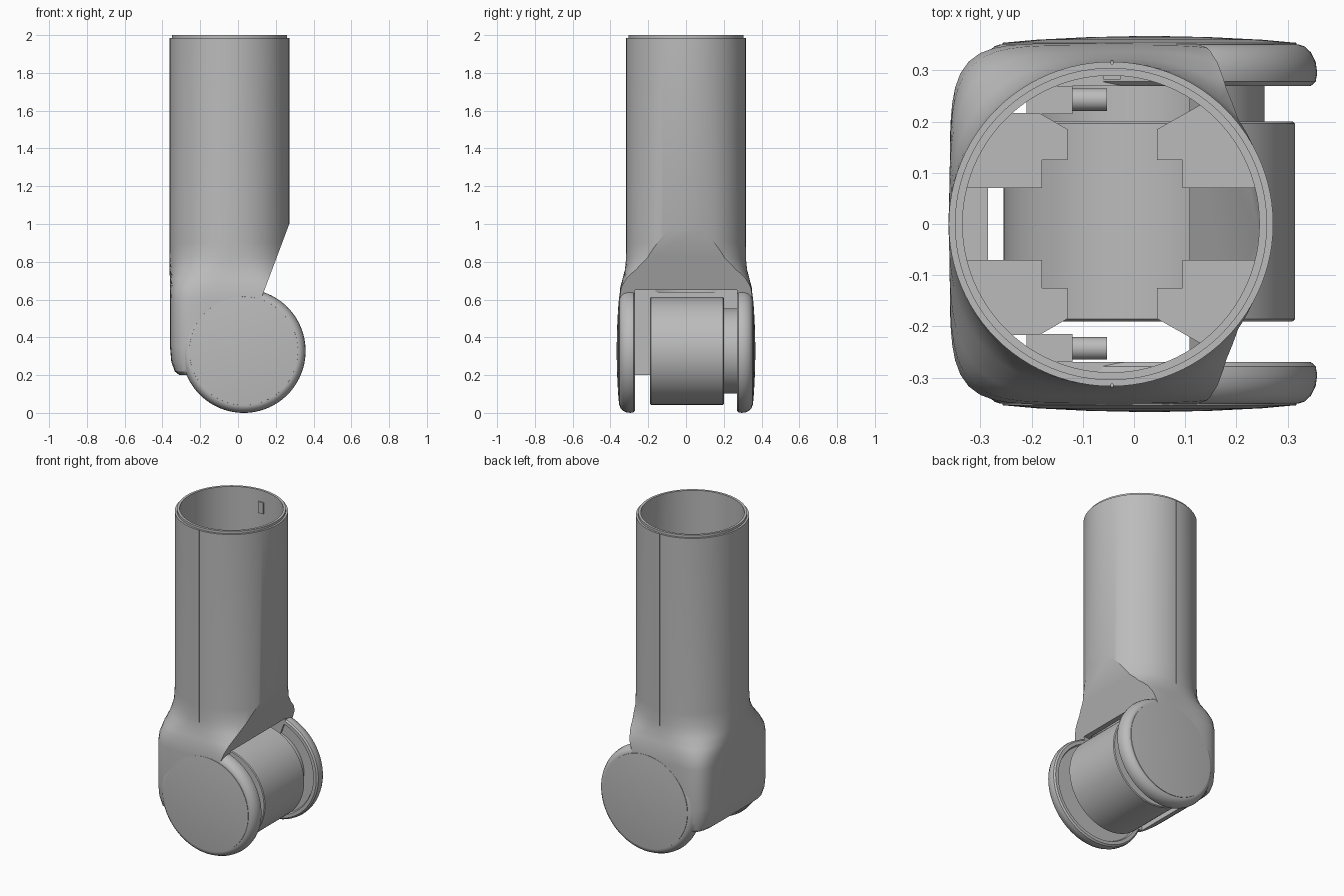
import bpy, bmesh, math
from mathutils import Vector

if "Cube" in bpy.data.objects:
    bpy.data.objects.remove(bpy.data.objects["Cube"])

GREY = (0.5, 0.5, 0.5, 1)
mat = bpy.data.materials.new("plain_grey")
mat.use_nodes = True
mat.diffuse_color = GREY
mat.node_tree.nodes["Principled BSDF"].inputs["Base Color"].default_value = GREY

TUBE_X = -0.045            # tube axis
HUB_X, HUB_Z = 0.03, 0.328  # joint axis
SEGS = 96


def finish(name, bm, angle=30):
    bmesh.ops.recalc_face_normals(bm, faces=bm.faces)
    mesh = bpy.data.meshes.new(name)
    bm.to_mesh(mesh)
    bm.free()
    mesh.materials.append(mat)
    obj = bpy.data.objects.new(name, mesh)
    bpy.context.scene.collection.objects.link(obj)
    smooth(obj, angle)
    return obj


def smooth(obj, angle=30):
    bpy.ops.object.select_all(action='DESELECT')
    obj.select_set(True)
    bpy.context.view_layer.objects.active = obj
    bpy.ops.object.shade_smooth_by_angle(angle=math.radians(angle))


def skin(rings):
    """Closed solid through a stack of rings."""
    bm = bmesh.new()
    loops = [[bm.verts.new(p) for p in ring] for ring in rings]
    for low, high in zip(loops, loops[1:]):
        for i in range(len(low)):
            j = (i + 1) % len(low)
            bm.faces.new((low[i], low[j], high[j], high[i]))
    bm.faces.new(loops[0][::-1])
    bm.faces.new(loops[-1])
    return bm


def section(z, a, b, n):
    """Horizontal superellipse around the tube axis."""
    pts = []
    for i in range(SEGS):
        t = 2 * math.pi * i / SEGS
        c, s = math.cos(t), math.sin(t)
        r = (abs(c / a) ** n + abs(s / b) ** n) ** (-1 / n)
        pts.append((TUBE_X + r * c, r * s, z))
    return pts


def lathe(name, profile, side=1, x=HUB_X, z=HUB_Z, segs=SEGS):
    """Revolve (radius, y) points around a line along y."""
    turn = [2 * math.pi * i / segs for i in range(segs)]
    return finish(name, skin([[(x + r * math.cos(t), side * y, z + r * math.sin(t))
                               for t in turn] for r, y in profile]))


def prism(name, outline, z0, z1):
    return finish(name, skin([[(x, y, z) for x, y in outline] for z in (z0, z1)]))


def box(name, x0, x1, y0, y1, z0, z1):
    return prism(name, [(x0, y0), (x1, y0), (x1, y1), (x0, y1)], z0, z1)


def slice_front(bm, inset):
    """Cut the sloped flat above the joint and cap it."""
    no = Vector((1, 0, -0.375)).normalized()
    cut = bmesh.ops.bisect_plane(bm, geom=bm.verts[:] + bm.edges[:] + bm.faces[:],
                                 plane_co=Vector((0.14, 0, 0.65)) - no * inset,
                                 plane_no=no, clear_outer=True)
    edges = [e for e in cut["geom_cut"] if isinstance(e, bmesh.types.BMEdge)]
    bmesh.ops.holes_fill(bm, edges=edges, sides=0)


# Outer shell: rounded box at the joint blending up into a round tube
bm = skin([section(*s) for s in (
    (0.2, 0.265, 0.335, 6), (0.22, 0.29, 0.345, 6), (0.27, 0.308, 0.35, 6),
    (0.35, 0.315, 0.353, 6), (0.6, 0.315, 0.353, 6), (0.66, 0.315, 0.349, 5.2),
    (0.71, 0.316, 0.336, 3.8), (0.76, 0.317, 0.323, 2.6), (0.82, 0.317, 0.317, 2.1),
    (0.9, 0.317, 0.317, 2), (1.985, 0.317, 0.317, 2), (1.985, 0.305, 0.305, 2),
    (2.0, 0.305, 0.305, 2))])
slice_front(bm, 0)
shell = finish("leg_shell", bm)

# Hollow it out: bore, fork slot and the two seam grooves
bm = skin([section(z, 0.29, 0.29, 2) for z in (0.64, 2.1)])
slice_front(bm, 0.03)
cutters = [finish("bore_cutter", bm),
           box("slot_cutter", -0.285, 0.6, -0.27, 0.27, -0.1, 0.65)]
for side in (-1, 1):
    y0, y1 = sorted((side * 0.313, side * 0.34))
    cutters.append(box("seam_cutter", -0.045, -0.041, y0, y1, 0.8, 2.1))
for cutter in cutters:
    cutter.hide_render = True
    mod = shell.modifiers.new("cut", 'BOOLEAN')
    mod.operation = 'DIFFERENCE'
    mod.solver = 'EXACT'
    mod.object = cutter
    bpy.context.view_layer.objects.active = shell
    bpy.ops.object.modifier_apply(modifier=mod.name)
    bpy.data.objects.remove(cutter)
smooth(shell)

# Joint cheeks with their round covers
for side, label in ((-1, "front"), (1, "back")):
    lathe(label + "_cheek", [(0.29, 0.282), (0.296, 0.27), (0.316, 0.27), (0.325, 0.278),
                             (0.328, 0.295), (0.325, 0.316), (0.316, 0.335),
                             (0.303, 0.347), (0.291, 0.351)], side)
    lathe(label + "_cover", [(0.288, 0.34), (0.287, 0.354), (0.22, 0.36),
                             (0.12, 0.365), (0.03, 0.367)], side)

# Motor between the cheeks
lathe("motor_body", [(0.28, -0.19), (0.285, -0.186), (0.285, 0.196), (0.28, 0.2)])
lathe("motor_flange", [(0.225, 0.19), (0.225, 0.284)])

# Mounting shelves and locating pins inside the tube
left_shelf = [(-0.345, 0.07), (-0.18, 0.07), (-0.18, 0.125), (-0.13, 0.125),
              (-0.13, 0.185), (-0.185, 0.217), (-0.255, 0.217)]
right_shelf = [(0.255, 0.07), (0.095, 0.07), (0.095, 0.125), (0.045, 0.125),
               (0.045, 0.185), (0.13, 0.233), (0.15, 0.233)]
for side, label in ((-1, "front"), (1, "back")):
    for name, shape in (("left_shelf", right_shelf), ("right_shelf", left_shelf)):
        prism(label + "_" + name, [(x, side * y) for x, y in shape], 1.0, 1.05)
    y0, y1 = sorted((side * 0.215, side * 0.27))
    box(label + "_pin_block", -0.21, -0.12, y0, y1, 0.85, 0.98)
    ring = [2 * math.pi * i / 24 for i in range(24)]
    finish(label + "_pin", skin([[(x, side * 0.243 + 0.022 * math.cos(t),
                                   0.915 + 0.022 * math.sin(t)) for t in ring]
                                 for x in (-0.13, -0.053)]))

# Small latch on the inner back seam
box("seam_latch", -0.06, -0.026, 0.282, 0.295, 1.86, 1.93)
